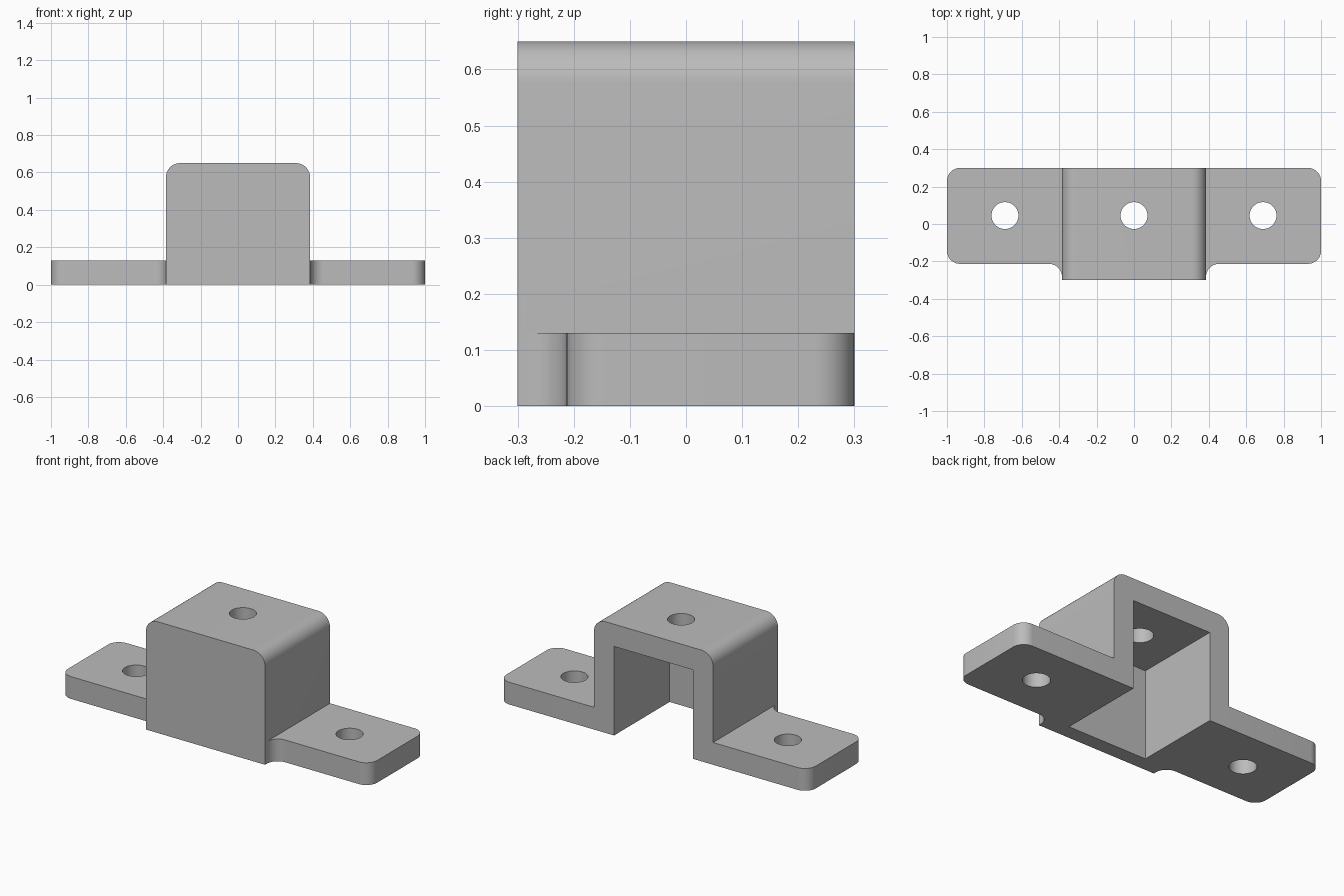
import bpy, bmesh
from math import sin, cos, radians
from mathutils import Matrix

if "Cube" in bpy.data.objects:
    bpy.data.objects.remove(bpy.data.objects["Cube"])

HALF, BACK, FRONT, HEIGHT = 0.385, 0.3, -0.3, 0.65   # hollow block
WALL, LIP, EDGE = 0.13, -0.213, 0.07                 # plate thickness, plate front, corner radius

metal = bpy.data.materials.new("grey metal")
metal.use_nodes = True
metal.diffuse_color = (0.5, 0.5, 0.5, 1)
metal.node_tree.nodes["Principled BSDF"].inputs["Base Color"].default_value = (0.5, 0.5, 0.5, 1)


def arc(cx, cy, r, start, end, steps=10):
    angles = [radians(start + (end - start) * i / steps) for i in range(steps + 1)]
    return [(cx + r * cos(a), cy + r * sin(a)) for a in angles]


def mirrored(half):
    """Close a right-hand outline with its mirror image."""
    return half + [(-x, y) for x, y in reversed(half)]


def prism(name, outline, low, high, along_y=False):
    """Extrude an outline along z, or along y when it is drawn in x and z."""
    bm = bmesh.new()
    place = (lambda u, v: (u, low, v)) if along_y else (lambda u, v: (u, v, low))
    face = bm.faces.new([bm.verts.new(place(u, v)) for u, v in outline])
    grown = bmesh.ops.extrude_face_region(bm, geom=[face])["geom"]
    step = (0, high - low, 0) if along_y else (0, 0, high - low)
    bmesh.ops.translate(bm, vec=step, verts=[g for g in grown if isinstance(g, bmesh.types.BMVert)])
    bmesh.ops.recalc_face_normals(bm, faces=bm.faces)
    mesh = bpy.data.meshes.new(name)
    bm.to_mesh(mesh)
    bm.free()
    mesh.materials.append(metal)
    obj = bpy.data.objects.new(name, mesh)
    bpy.context.collection.objects.link(obj)
    return obj


def combine(target, other, operation):
    mod = target.modifiers.new(operation, "BOOLEAN")
    mod.operation, mod.solver, mod.object = operation, "EXACT", other
    bpy.context.view_layer.objects.active = target
    bpy.ops.object.modifier_apply(modifier=mod.name)
    bpy.data.objects.remove(other)


# Block with rounded top edges
block_side = [(HALF, 0)] + arc(HALF - 0.075, HEIGHT - 0.075, 0.075, 0, 90)
bracket = prism("mounting_bracket", mirrored(block_side), FRONT, BACK, True)

# Mounting plate: rounded outer corners, concave fillets against the block
plate_side = ([(0.32, LIP - EDGE)]
              + arc(HALF + EDGE, LIP - EDGE, EDGE, 180, 90)
              + arc(1 - EDGE, LIP + EDGE, EDGE, -90, 0)
              + arc(1 - EDGE, BACK - EDGE, EDGE, 0, 90))
combine(bracket, prism("plate", mirrored(plate_side), 0, WALL), "UNION")

# Cavity open at the back and underneath
inner = HALF - WALL
cavity = prism("cavity", mirrored([(inner, -0.2), (inner, HEIGHT - WALL)]), LIP, BACK + 0.2, True)
combine(bracket, cavity, "DIFFERENCE")

# Screw holes
for x in (-0.69, 0, 0.69):
    hole = prism("hole", arc(x, 0.045, 0.072, 0, 351, 39), -0.2, 0.9)
    combine(bracket, hole, "DIFFERENCE")

bpy.ops.object.select_all(action="DESELECT")
bracket.select_set(True)
bpy.context.view_layer.objects.active = bracket
bpy.ops.object.shade_smooth_by_angle(angle=radians(30))
